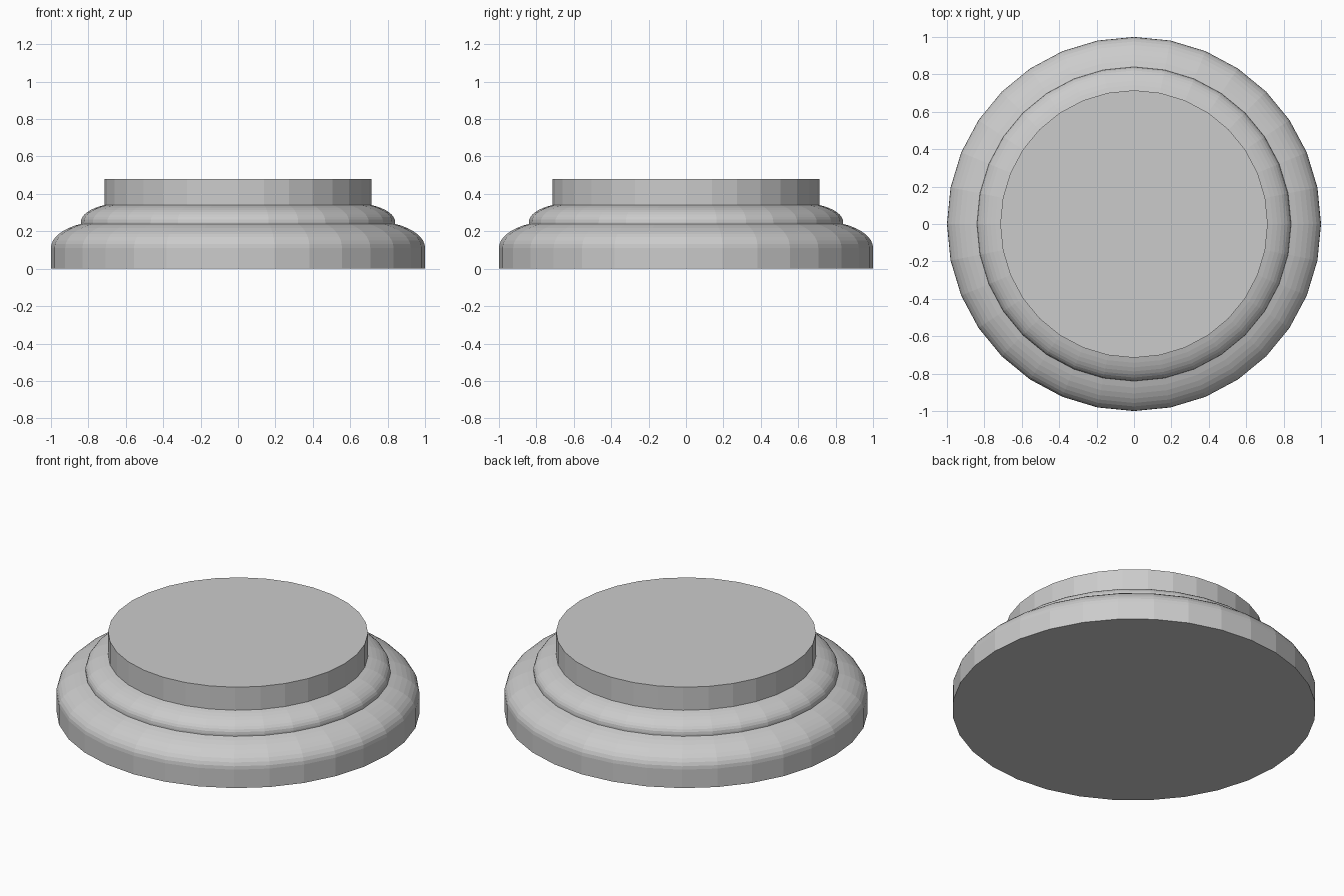
import bpy, bmesh, math

old = bpy.data.objects.get("Cube")
if old:
    bpy.data.objects.remove(old, do_unlink=True)

SIDES = 32

stone = bpy.data.materials.new("light grey stone")
stone.use_nodes = True
colour = (0.6, 0.6, 0.6, 1)
stone.diffuse_color = colour
stone.node_tree.nodes["Principled BSDF"].inputs["Base Color"].default_value = colour


def rounded(r0, z0, r1, z1, sweep, steps=8):
    """Elliptical arc that leaves (r0, z0) vertically and bends in to (r1, z1)."""
    a = (r0 - r1) / (1 - math.cos(sweep))
    b = (z1 - z0) / math.sin(sweep)
    angles = [sweep * i / steps for i in range(steps + 1)]
    return [(r0 - a * (1 - math.cos(t)), z0 + b * math.sin(t)) for t in angles]


def lathe(name, profile):
    """Turn a (radius, height) profile into a closed, faceted solid."""
    bm = bmesh.new()
    rings = []
    for r, z in profile:
        turn = [2 * math.pi * i / SIDES for i in range(SIDES)]
        rings.append([bm.verts.new((r * math.cos(t), r * math.sin(t), z)) for t in turn])
    for low, high in zip(rings, rings[1:]):
        for i in range(SIDES):
            j = (i + 1) % SIDES
            bm.faces.new((low[i], low[j], high[j], high[i]))
    bm.faces.new(rings[0][::-1])
    bm.faces.new(rings[-1])
    mesh = bpy.data.meshes.new(name)
    bm.to_mesh(mesh)
    bm.free()
    mesh.materials.append(stone)
    obj = bpy.data.objects.new(name, mesh)
    bpy.context.collection.objects.link(obj)
    return obj


# Foot, rounded collar and straight drum, as one continuous turned solid
foot = [(1, 0)] + rounded(1, 0.112, 0.84, 0.24, math.radians(62))
collar = rounded(0.84, 0.25, 0.715, 0.34, math.radians(62))
drum = [(0.715, 0.48)]
lathe("pedestal_base", foot + collar + drum)
